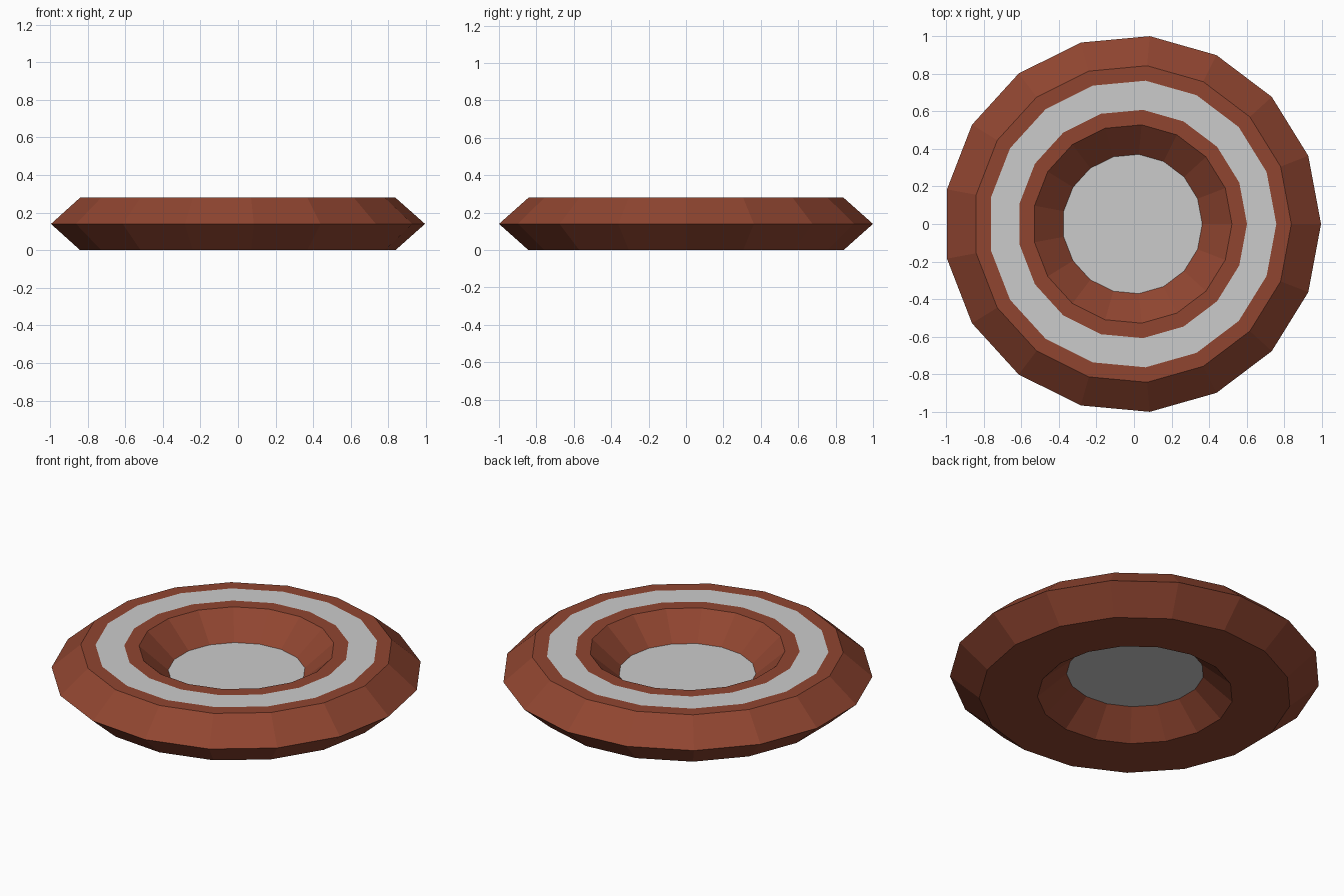
import bpy
from math import cos, sin, tau

if "Cube" in bpy.data.objects:
    bpy.data.objects.remove(bpy.data.objects["Cube"])

SIDES = 17
MAJOR, MINOR = 0.688, 0.316      # ring radius, tube radius
HALF_H = 0.14                    # tube is flattened vertically
CX = -0.0085                     # odd side count: shift so bounds are centred
TOP = 2 * HALF_H

brown = bpy.data.materials.new("brown")
brown.diffuse_color = (0.28, 0.06, 0.03, 1)
brown.use_nodes = True
brown.node_tree.nodes["Principled BSDF"].inputs["Base Color"].default_value = brown.diffuse_color


def make_object(name, verts, faces, mat=None):
    mesh = bpy.data.meshes.new(name)
    mesh.from_pydata(verts, [], faces)
    if mat:
        mesh.materials.append(mat)
    obj = bpy.data.objects.new(name, mesh)
    bpy.context.collection.objects.link(obj)
    return obj


def circle(r, z):
    return [(CX + r * cos(tau * i / SIDES), r * sin(tau * i / SIDES), z)
            for i in range(SIDES)]


def lathe(name, profile, mat=None):
    """Spin an open (radius, z) profile round the vertical axis."""
    verts = [v for r, z in profile for v in circle(r, z)]
    faces = []
    for k in range(len(profile) - 1):
        for i in range(SIDES):
            j = (i + 1) % SIDES
            a, b = k * SIDES, (k + 1) * SIDES
            faces.append((a + i, a + j, b + j, b + i))
    return make_object(name, verts, faces, mat)


inner, outer = MAJOR - MINOR, MAJOR + MINOR
flat_in, flat_out = MAJOR - MINOR / 2, MAJOR + MINOR / 2
stripe_in, stripe_out = flat_in + 0.08, flat_out - 0.08

# Hexagonal-section ring, open only where the stripe is set into its top
lathe("ring", [(stripe_in, TOP), (flat_in, TOP), (inner, HALF_H), (flat_in, 0),
               (flat_out, 0), (outer, HALF_H), (flat_out, TOP),
               (stripe_out, TOP)], brown)

# Grey stripe flush with the top of the ring
lathe("top_stripe", [(stripe_out, TOP), (stripe_in, TOP)])

# Grey disc closing the hole at mid height
make_object("centre_disc", circle(inner, HALF_H), [tuple(range(SIDES))])
